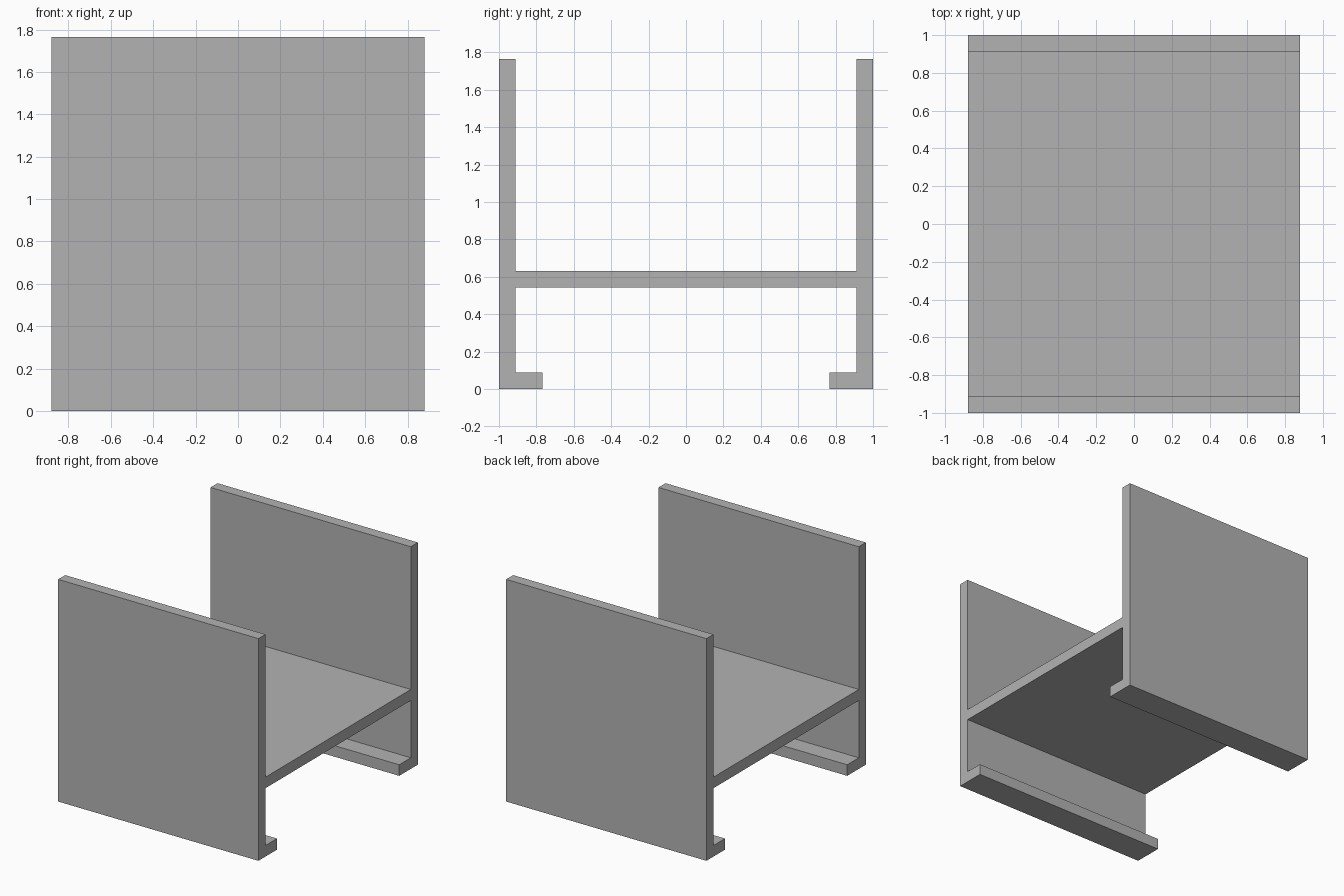
import bpy
import bmesh
from mathutils import Vector

cube = bpy.data.objects.get("Cube")
if cube:
    bpy.data.objects.remove(cube, do_unlink=True)

HALF_WIDTH = 0.88
HEIGHT = 1.765
THICK = 0.088
SHELF_BOTTOM = 0.543
OUTER = 1.0
INNER = OUTER - THICK
LIP = 0.767

grey = bpy.data.materials.new("plain grey")
grey.use_nodes = True
colour = (0.45, 0.45, 0.45, 1)
grey.diffuse_color = colour
grey.node_tree.nodes["Principled BSDF"].inputs["Base Color"].default_value = colour

# Back half of the cross-section (y, z), from shelf underside round to shelf top
half = [
    (INNER, SHELF_BOTTOM), (INNER, THICK), (LIP, THICK), (LIP, 0),
    (OUTER, 0), (OUTER, HEIGHT), (INNER, HEIGHT), (INNER, SHELF_BOTTOM + THICK),
]
# Mirror to the front to close the profile
profile = half + [(-y, z) for y, z in reversed(half)]

# Extrude the profile across the width: walls, shelf and lips as one solid
bm = bmesh.new()
face = bm.faces.new([bm.verts.new((-HALF_WIDTH, y, z)) for y, z in profile])
extruded = bmesh.ops.extrude_face_region(bm, geom=[face], use_keep_orig=True)
moved = [v for v in extruded["geom"] if isinstance(v, bmesh.types.BMVert)]
bmesh.ops.translate(bm, verts=moved, vec=Vector((2 * HALF_WIDTH, 0, 0)))
bmesh.ops.recalc_face_normals(bm, faces=bm.faces)

mesh = bpy.data.meshes.new("bracket_channel")
bm.to_mesh(mesh)
bm.free()
mesh.materials.append(grey)
bracket = bpy.data.objects.new("bracket_channel", mesh)
bpy.context.collection.objects.link(bracket)
